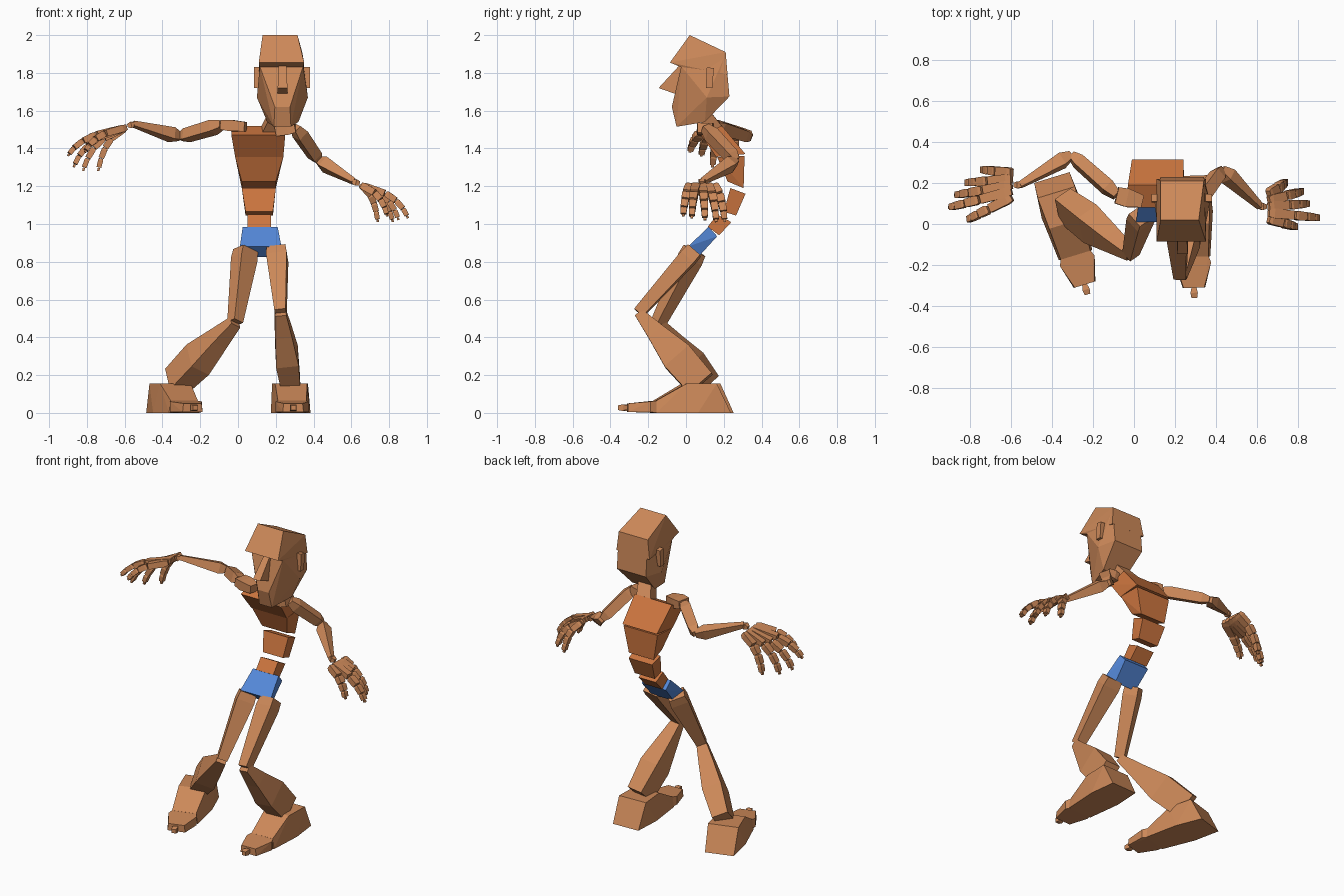
import bpy, bmesh, math
from mathutils import Vector as V


def material(name, rgb):
    m = bpy.data.materials.new(name)
    m.diffuse_color = (*rgb, 1)
    return m


TAN = material("tan", (0.61, 0.25, 0.10))
ORANGE = material("orange", (0.61, 0.18, 0.05))
BLUE = material("blue", (0.09, 0.25, 0.70))


def finish(name, bm, mat):
    bmesh.ops.recalc_face_normals(bm, faces=bm.faces)
    me = bpy.data.meshes.new(name)
    bm.to_mesh(me)
    bm.free()
    me.materials.append(mat)
    ob = bpy.data.objects.new(name, me)
    bpy.context.collection.objects.link(ob)
    return ob


def hull(name, pts, mat=TAN):
    bm = bmesh.new()
    for p in pts:
        bm.verts.new(p)
    bmesh.ops.convex_hull(bm, input=bm.verts)
    loose = [v for v in bm.verts if not v.link_faces]
    bmesh.ops.delete(bm, geom=loose, context='VERTS')
    bmesh.ops.dissolve_limit(bm, angle_limit=0.03, verts=bm.verts, edges=bm.edges)
    return finish(name, bm, mat)


def block(name, rows, mat=TAN):
    """Hull of left/right point pairs given as (x0, x1, y, z)."""
    return hull(name, [(x, y, z) for x0, x1, y, z in rows for x in (x0, x1)], mat)


def bone(name, a, b, rings, side=(1, 0, 0), mat=TAN):
    """Four-sided limb from a to b; rings are (t, width along side, depth)."""
    a, b = V(a), V(b)
    d = (b - a).normalized()
    s = V(side)
    s = (s - d * s.dot(d)).normalized()
    n = d.cross(s)
    bm = bmesh.new()
    loops = []
    for t, w, h in rings:
        c = a.lerp(b, t)
        loops.append([bm.verts.new(c + s * (i * w / 2) + n * (j * h / 2))
                      for i, j in ((-1, -1), (1, -1), (1, 1), (-1, 1))])
    bm.faces.new(loops[0])
    bm.faces.new(loops[-1])
    for p, q in zip(loops, loops[1:]):
        for k in range(4):
            bm.faces.new((p[k], p[(k + 1) % 4], q[(k + 1) % 4], q[k]))
    return finish(name, bm, mat)


# Head: overhanging brow cap, face wedge, nose and ears
block("head_cap", [(0.13, 0.315, 0.02, 2.0), (0.11, 0.35, -0.085, 1.855),
                   (0.115, 0.345, -0.025, 1.83), (0.13, 0.34, 0.21, 1.91),
                   (0.11, 0.35, 0.22, 1.79)])
block("face", [(0.115, 0.345, -0.025, 1.835), (0.13, 0.34, 0.21, 1.9),
               (0.13, 0.34, 0.23, 1.675), (0.10, 0.37, 0.11, 1.67),
               (0.195, 0.275, -0.075, 1.62), (0.19, 0.28, -0.05, 1.515),
               (0.155, 0.32, 0.10, 1.54)])
block("nose", [(0.215, 0.255, -0.03, 1.845), (0.21, 0.262, -0.145, 1.72),
               (0.21, 0.262, -0.06, 1.69), (0.22, 0.25, 0.0, 1.72)])
for name, x0, x1 in (("right_ear", 0.085, 0.13), ("left_ear", 0.34, 0.38)):
    block(name, [(x0, x1, 0.11, 1.83), (x0, x1, 0.147, 1.825),
                 (x0, x1, 0.14, 1.72), (x0, x1, 0.105, 1.72)])
bone("neck", (0.17, 0.17, 1.48), (0.22, 0.08, 1.6), [(0, 0.1, 0.08), (1, 0.08, 0.07)])

# Torso blocks and pelvis
block("upper_chest", [(-0.035, 0.25, 0.08, 1.47), (-0.03, 0.24, 0.19, 1.52),
                      (-0.01, 0.24, 0.315, 1.37), (-0.015, 0.24, 0.16, 1.355)], ORANGE)
block("lower_chest", [(-0.015, 0.24, 0.165, 1.355), (-0.01, 0.235, 0.31, 1.36),
                      (0.02, 0.20, 0.305, 1.19), (0.02, 0.20, 0.22, 1.225)], ORANGE)
block("upper_belly", [(0.02, 0.20, 0.235, 1.19), (0.025, 0.195, 0.315, 1.16),
                      (0.04, 0.185, 0.265, 1.045), (0.04, 0.185, 0.20, 1.065)], ORANGE)
block("lower_belly", [(0.05, 0.175, 0.165, 1.05), (0.05, 0.175, 0.24, 1.01),
                      (0.05, 0.175, 0.175, 0.94), (0.05, 0.175, 0.115, 0.985)], ORANGE)
block("pelvis", [(0.025, 0.21, 0.12, 0.985), (0.03, 0.205, 0.165, 0.935),
                 (0.045, 0.20, 0.065, 0.825), (0.01, 0.23, 0.01, 0.88)], BLUE)


def leg(side, hip, knee, ankle):
    hip, knee, ankle = V(hip), V(knee), V(ankle)
    hinge = (knee - hip).cross(ankle - knee)
    bone(side + "_thigh", hip, knee, [(0, 0.10, 0.085), (0.12, 0.11, 0.09), (1, 0.06, 0.06)], hinge)
    bone(side + "_shin", knee, ankle, [(0, 0.06, 0.05), (0.28, 0.09, 0.10),
                                       (0.62, 0.12, 0.17), (1, 0.10, 0.16)], hinge)


def foot(side, x, y, angle):
    c, s = math.cos(angle), math.sin(angle)

    def part(name, rows):
        hull(side + name, [(x + c * u - s * v, y + s * u + c * v, z)
                           for w, v, z in rows for u in (-w, w)])
    part("_foot", [(0.09, 0.205, 0), (0.105, 0.03, 0), (0.085, -0.19, 0), (0.075, -0.19, 0.065),
                   (0.095, 0.13, 0.155), (0.085, -0.03, 0.155)])
    part("_toe", [(0.075, -0.185, 0), (0.075, -0.185, 0.065), (0.088, -0.22, 0.005),
                  (0.088, -0.22, 0.06), (0.055, -0.34, 0.005), (0.05, -0.34, 0.05)])
    part("_toe_tip", [(0.012, -0.34, 0.02), (0.012, -0.34, 0.04), (0.018, -0.365, 0.01),
                      (0.018, -0.365, 0.045), (0.014, -0.39, 0.015), (0.014, -0.39, 0.04)])


leg("right", (0.04, 0.045, 0.86), (-0.015, -0.145, 0.48), (-0.335, 0.09, 0.16))
leg("left", (0.205, 0.045, 0.86), (0.225, -0.25, 0.53), (0.28, 0.078, 0.155))
foot("right", -0.34, 0.03, math.radians(17))
foot("left", 0.28, 0.03, math.radians(2))


def arm(side, neck, shoulder, elbow, wrist, tips):
    neck, shoulder, elbow, wrist = map(V, (neck, shoulder, elbow, wrist))
    hinge = (elbow - shoulder).cross(wrist - elbow)
    bone(side + "_shoulder", neck, shoulder, [(0, 0.06, 0.05), (0.6, 0.09, 0.06), (1, 0.08, 0.05)], (0, 1, 0))
    bone(side + "_upper_arm", shoulder, elbow,
         [(0, 0.04, 0.04), (0.2, 0.065, 0.065), (0.85, 0.06, 0.06), (1, 0.035, 0.035)], hinge)
    bone(side + "_forearm", elbow, wrist,
         [(0, 0.035, 0.035), (0.18, 0.065, 0.065), (1, 0.028, 0.028)], hinge)
    out = math.copysign(1, wrist.x)
    bone(side + "_wrist", wrist - V((out * 0.01, 0, 0)), wrist + V((out * 0.03, 0, -0.01)),
         [(0, 0.02, 0.02), (0.5, 0.035, 0.035), (1, 0.02, 0.02)], (0, 1, 0))
    # Hand: each finger is a chain of boxes along an arched curve
    for i, (finger, tip) in enumerate(zip(("thumb", "index", "middle", "ring", "little"), tips)):
        p2 = V(tip)
        p0 = wrist + V((out * 0.04, (i - 2) * 0.03, -0.02))
        d = p2 - p0
        p1 = p0 + V((d.x * 0.8, d.y * 0.8, d.z * 0.22))
        steps = (0, 0.38, 0.6, 0.8, 0.95, 1.0)
        pts = [p0 * (1 - t) ** 2 + p1 * (2 * t * (1 - t)) + p2 * t * t for t in steps]
        for k, w in enumerate((0.048, 0.045, 0.04, 0.034, 0.016)):
            bone(f"{side}_{finger}_{k + 1}", pts[k], pts[k + 1],
                 [(0, w * 0.75, w * 0.6), (0.2, w, w * 0.8), (0.95, w * 0.9, w * 0.75)], (0, 1, 0))


arm("right", (0.04, 0.11, 1.515), (-0.085, 0.14, 1.525), (-0.305, 0.335, 1.46), (-0.555, 0.19, 1.53),
    [(-0.81, 0.02, 1.38), (-0.9, 0.08, 1.36), (-0.87, 0.14, 1.30), (-0.82, 0.20, 1.28), (-0.74, 0.265, 1.28)])
arm("left", (0.20, 0.11, 1.49), (0.305, 0.10, 1.51), (0.425, 0.265, 1.335), (0.615, 0.085, 1.225),
    [(0.79, -0.015, 1.04), (0.9, 0.03, 1.03), (0.85, 0.10, 1.02), (0.82, 0.16, 1.01), (0.74, 0.205, 1.01)])
